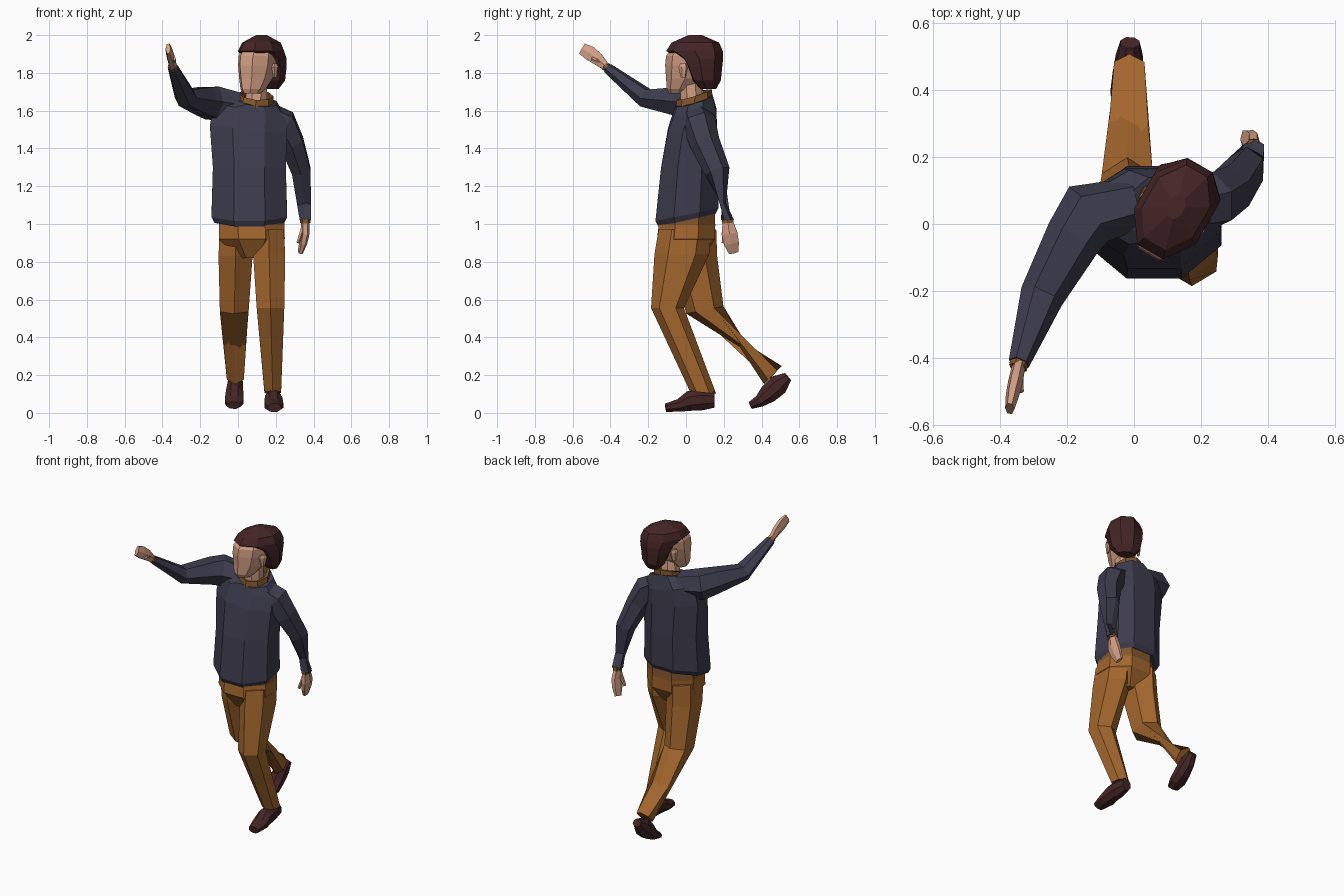
import bpy, bmesh, math
from mathutils import Vector


def material(name, rgb):
    m = bpy.data.materials.new(name)
    m.diffuse_color = (*rgb, 1)
    return m


NAVY = material("navy_wool", (0.047, 0.045, 0.075))
BROWN = material("tan_cloth", (0.37, 0.135, 0.027))
SHIRT = material("shirt_brown", (0.23, 0.095, 0.026))
SKIN = material("skin", (0.66, 0.35, 0.235))
DARK = material("dark_brown", (0.058, 0.018, 0.019))
UP = (0, 0, 1)


def tube(name, pts, mat, n=6, phase=0.0, side=(1, 0, 0), flat=False, caps=True):
    """Loft rings along points (x, y, z, half width, half depth[, ring normal])."""
    bm = bmesh.new()
    angs = [phase + math.tau * i / n for i in range(n)]
    mc = max(abs(math.cos(a)) for a in angs)
    ms = max(abs(math.sin(a)) for a in angs)
    cs = [Vector(p[:3]) for p in pts]
    rings = []
    for i, p in enumerate(pts):
        if len(p) > 5:
            t = Vector(p[5]).normalized()
        elif flat:
            t = Vector(UP)
        else:
            t = Vector()
            if i > 0:
                t += (cs[i] - cs[i - 1]).normalized()
            if i < len(pts) - 1:
                t += (cs[i + 1] - cs[i]).normalized()
            t.normalize()
        u = Vector(side)
        u = (u - t * u.dot(t)).normalized()
        v = t.cross(u)
        rings.append([bm.verts.new(cs[i] + u * (p[3] * math.cos(a) / mc)
                                   + v * (p[4] * math.sin(a) / ms)) for a in angs])
    for a, b in zip(rings, rings[1:]):
        for i in range(n):
            j = (i + 1) % n
            bm.faces.new((a[i], a[j], b[j], b[i]))
    if caps:
        bm.faces.new(rings[0])
        bm.faces.new(rings[-1])
    bmesh.ops.recalc_face_normals(bm, faces=bm.faces[:])
    me = bpy.data.meshes.new(name)
    bm.to_mesh(me)
    bm.free()
    me.materials.append(mat)
    ob = bpy.data.objects.new(name, me)
    bpy.context.collection.objects.link(ob)
    return ob


OCT = math.pi / 8
HEX = math.pi / 6

# Sweater body, hem lower at the front, raised right shoulder
tube("sweater_body", [
    (0.06, 0.005, 1.02, 0.185, 0.155, (0, -0.22, 1)),
    (0.06, 0.005, 1.05, 0.2, 0.17, (0, -0.2, 1)),
    (0.06, 0.02, 1.3, 0.193, 0.152),
    (0.055, 0.035, 1.5, 0.205, 0.13, (0.1, 0, 1)),
    (0.065, 0.05, 1.6, 0.195, 0.11, (0.22, 0, 1)),
    (0.09, 0.045, 1.655, 0.115, 0.1, (0.15, -0.3, 1))],
    NAVY, n=8, phase=OCT, flat=True)

# Sleeves: right one raised forward, left one hanging back
tube("right_sleeve", [
    (0.0, 0.06, 1.62, 0.08, 0.07),
    (-0.135, 0.03, 1.64, 0.1, 0.085),
    (-0.18, -0.04, 1.65, 0.085, 0.075),
    (-0.275, -0.215, 1.668, 0.066, 0.047),
    (-0.343, -0.415, 1.825, 0.032, 0.024)], NAVY, side=(0.85, -0.5, 0))
tube("left_sleeve", [
    (0.15, 0.05, 1.58, 0.06, 0.08),
    (0.235, 0.07, 1.53, 0.075, 0.09),
    (0.285, 0.1, 1.43, 0.062, 0.08),
    (0.335, 0.165, 1.28, 0.05, 0.068),
    (0.357, 0.22, 1.02, 0.03, 0.035, UP)], NAVY, phase=HEX)

# Shirt cuffs
tube("right_cuff", [(-0.34, -0.408, 1.82, 0.028, 0.02),
                    (-0.346, -0.428, 1.836, 0.028, 0.02)], SHIRT, side=(0.85, -0.5, 0))
tube("left_cuff", [(0.356, 0.22, 1.03, 0.027, 0.031),
                   (0.356, 0.222, 1.005, 0.027, 0.031)], SHIRT)

# Hands and thumbs
tube("right_hand", [
    (-0.343, -0.42, 1.83, 0.02, 0.02),
    (-0.353, -0.47, 1.875, 0.022, 0.033),
    (-0.362, -0.51, 1.905, 0.02, 0.038),
    (-0.37, -0.55, 1.928, 0.014, 0.03)], SKIN)
tube("right_thumb", [(-0.343, -0.44, 1.85, 0.012, 0.014),
                     (-0.338, -0.5, 1.875, 0.01, 0.01)], SKIN, n=5)
tube("left_hand", [
    (0.356, 0.22, 1.02, 0.022, 0.026),
    (0.355, 0.23, 0.95, 0.024, 0.042),
    (0.345, 0.24, 0.9, 0.022, 0.04),
    (0.33, 0.253, 0.848, 0.014, 0.026)], SKIN)
tube("left_thumb", [(0.345, 0.21, 0.985, 0.012, 0.014),
                    (0.317, 0.2, 0.9, 0.009, 0.011)], SKIN, n=5)

# Trouser hips with a darker waistband coloured by height
hips = tube("trouser_hips", [
    (0.072, 0.005, 1.06, 0.172, 0.148),
    (0.072, 0.005, 0.995, 0.173, 0.15),
    (0.074, 0.0, 0.92, 0.174, 0.153),
    (0.076, 0.0, 0.82, 0.08, 0.09)], BROWN, n=8, phase=OCT, flat=True)
hips.data.materials.append(SHIRT)
for f in hips.data.polygons:
    f.material_index = 1 if f.center.z > 1.0 else 0

# Trouser legs
tube("left_trouser_leg", [
    (0.162, -0.005, 0.97, 0.08, 0.14, UP),
    (0.165, -0.022, 0.84, 0.085, 0.145, UP),
    (0.172, -0.098, 0.555, 0.073, 0.087, UP),
    (0.184, 0.09, 0.108, 0.044, 0.07, (0, 0.1, 1))], BROWN, phase=HEX)
tube("right_trouser_leg", [
    (-0.013, 0.025, 0.97, 0.085, 0.135, UP),
    (-0.013, 0.035, 0.83, 0.09, 0.13, UP),
    (-0.02, 0.1, 0.545, 0.076, 0.1, (0, -0.2, 1)),
    (-0.014, 0.46, 0.2, 0.045, 0.067)], BROWN, phase=HEX)

# Shoes, heel to toe
tube("left_shoe", [
    (0.187, 0.152, 0.07, 0.03, 0.042),
    (0.187, 0.085, 0.07, 0.042, 0.056),
    (0.188, 0.02, 0.063, 0.046, 0.053),
    (0.19, -0.035, 0.04, 0.05, 0.034),
    (0.193, -0.108, 0.027, 0.035, 0.022)], DARK, n=8, phase=OCT)
tube("right_shoe", [
    (-0.012, 0.54, 0.192, 0.028, 0.025),
    (-0.014, 0.49, 0.15, 0.04, 0.055),
    (-0.018, 0.435, 0.1, 0.046, 0.05),
    (-0.02, 0.39, 0.062, 0.05, 0.032),
    (-0.025, 0.342, 0.04, 0.036, 0.02)], DARK, n=8, phase=OCT)

# Neck and standing shirt collar
tube("neck", [(0.09, 0.035, 1.6, 0.075, 0.075), (0.095, 0.03, 1.65, 0.058, 0.06),
              (0.105, 0.025, 1.76, 0.05, 0.055)], SKIN, n=8, phase=OCT, flat=True)
collar = tube("shirt_collar", [
    (0.092, 0.04, 1.625, 0.1, 0.105, (0.1, -0.35, 1)),
    (0.095, 0.045, 1.685, 0.093, 0.098, (0.1, -0.3, 1))], SHIRT, n=8, caps=False)
sol = collar.modifiers.new("thickness", "SOLIDIFY")
sol.thickness = 0.018
sol.offset = -1

# Head, turned toward the raised arm
YAW = math.radians(-30)
FWD = Vector((math.sin(YAW), -math.cos(YAW), 0))
SIDE = Vector((math.cos(YAW), math.sin(YAW), 0))


def head_rings(rows):
    out = []
    for z, off, w, d in rows:
        c = Vector((0.122, 0.045, z)) + FWD * off
        out.append((*c, w, d))
    return out


tube("head", head_rings([
    (1.69, 0.1, 0.04, 0.045), (1.715, 0.085, 0.06, 0.07), (1.77, 0.055, 0.078, 0.1),
    (1.84, 0.035, 0.09, 0.123), (1.89, 0.03, 0.092, 0.122), (1.94, 0.01, 0.075, 0.1)]),
    SKIN, n=8, phase=OCT, side=SIDE, flat=True)
tube("hair", head_rings([
    (1.715, -0.085, 0.05, 0.035), (1.76, -0.075, 0.088, 0.065), (1.83, -0.06, 0.101, 0.085),
    (1.875, -0.045, 0.105, 0.105), (1.915, 0.0, 0.106, 0.148),
    (1.96, -0.005, 0.088, 0.125), (2.0, -0.005, 0.025, 0.035)]),
    DARK, n=8, phase=OCT, side=SIDE, flat=True)

# Ears
for s, label in ((1, "left_ear"), (-1, "right_ear")):
    c = Vector((0.122, 0.045, 0)) + SIDE * (s * 0.095) + FWD * 0.015
    tube(label, [(c.x, c.y, 1.775, 0.008, 0.012), (c.x, c.y, 1.83, 0.015, 0.024),
                 (c.x, c.y, 1.85, 0.01, 0.015)], SKIN, side=SIDE, flat=True)
